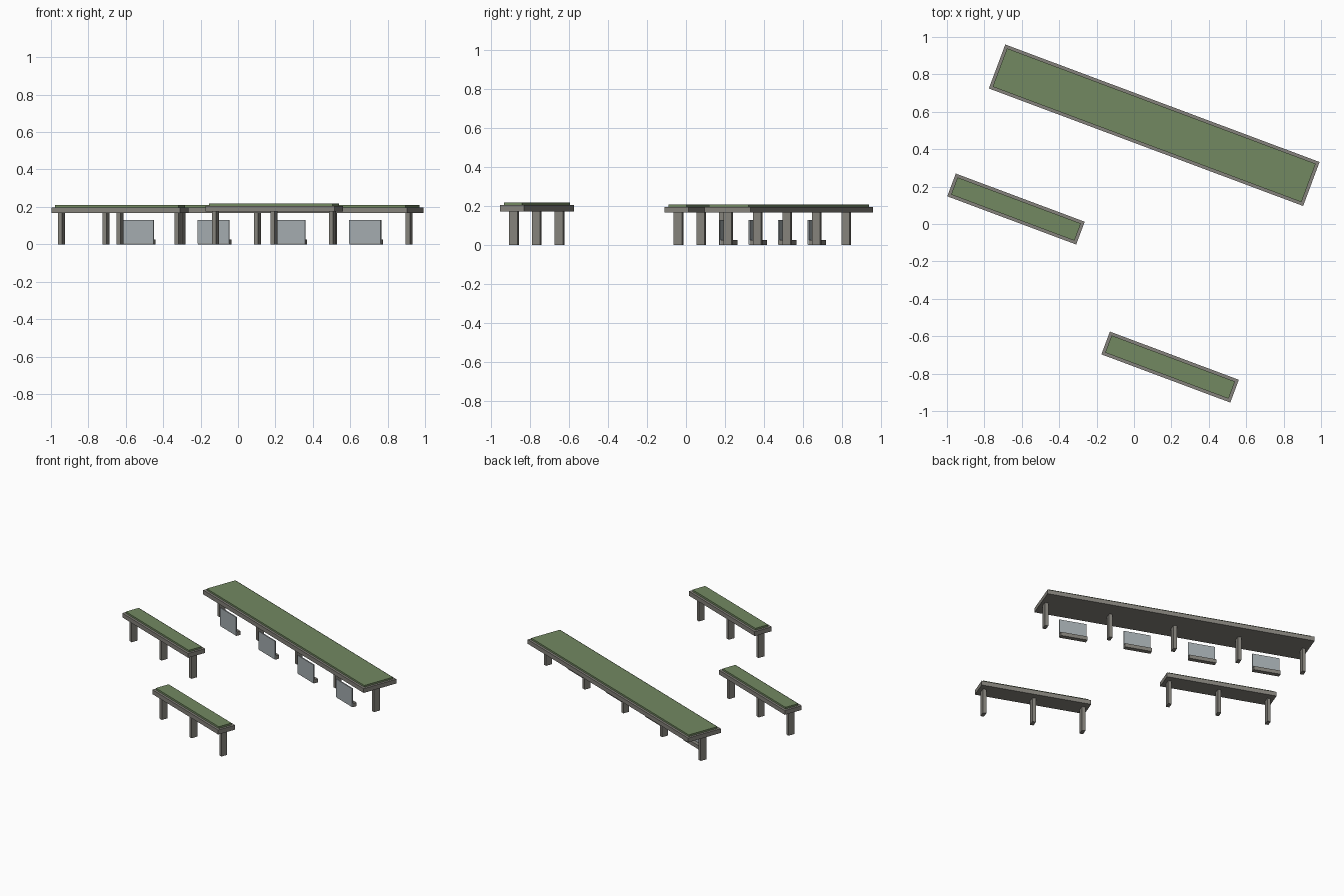
import bpy
from math import radians
from mathutils import Matrix, Vector

if "Cube" in bpy.data.objects:
    bpy.data.objects.remove(bpy.data.objects["Cube"])

ANGLE = radians(-20.5)


def material(name, rgb):
    m = bpy.data.materials.new(name)
    m.diffuse_color = (*rgb, 1)
    m.use_nodes = True
    m.node_tree.nodes["Principled BSDF"].inputs["Base Color"].default_value = m.diffuse_color
    return m


CONCRETE = material("warm grey concrete", (0.235, 0.225, 0.2))
GREEN = material("roof green", (0.17, 0.25, 0.12))
GLASS = material("pale blue grey panel", (0.37, 0.41, 0.43))


def box(name, centre, u, v, z, mat):
    """Box spanning the ranges u (along), v (across), z, in a shelter's turned frame."""
    spans = (u, v, z)
    local = Vector([(a + b) / 2 for a, b in spans])
    size = [b - a for a, b in spans]
    bpy.ops.mesh.primitive_cube_add(size=1)
    ob = bpy.context.object
    ob.name = name
    ob.data.transform(Matrix.Diagonal((*size, 1)))
    ob.rotation_euler.z = ANGLE
    ob.location = Matrix.Rotation(ANGLE, 3, 'Z') @ local + Vector((*centre, 0))
    ob.data.materials.append(mat)


def shelter(name, centre, length, width, z0, z1, z2, posts, spacing, post_v):
    hl, hw, inset = length / 2, width / 2, 0.016
    # roof slab with a raised green cover
    box(name + "_roof_slab", centre, (-hl, hl), (-hw, hw), (z0, z1), CONCRETE)
    box(name + "_green_cover", centre, (inset - hl, hl - inset),
        (inset - hw, hw - inset), (z1, z2), GREEN)
    # row of posts
    for i in range(posts):
        u = (i - (posts - 1) / 2) * spacing
        box(f"{name}_post_{i}", centre, (u - 0.0115, u + 0.0115),
            (post_v - 0.0225, post_v + 0.0225), (0, z0), CONCRETE)


LARGE = (0.108, 0.528)
shelter("large_shelter", LARGE, 1.794, 0.251, 0.167, 0.197, 0.209, 5, 0.4325, -0.008)
shelter("left_shelter", (-0.631, 0.08), 0.736, 0.13, 0.167, 0.197, 0.209, 3, 0.333, -0.002)
shelter("front_shelter", (0.193, -0.765), 0.736, 0.13, 0.174, 0.205, 0.218, 3, 0.333, -0.002)

# screens with a low bench, one between each pair of large shelter posts
for i in range(4):
    u = (i - 1.5) * 0.4325
    span = (u - 0.09, u + 0.09)
    box(f"screen_{i}", LARGE, span, (-0.105, -0.097), (0.004, 0.13), GLASS)
    box(f"bench_{i}", LARGE, span, (-0.103, -0.072), (0, 0.026), CONCRETE)
